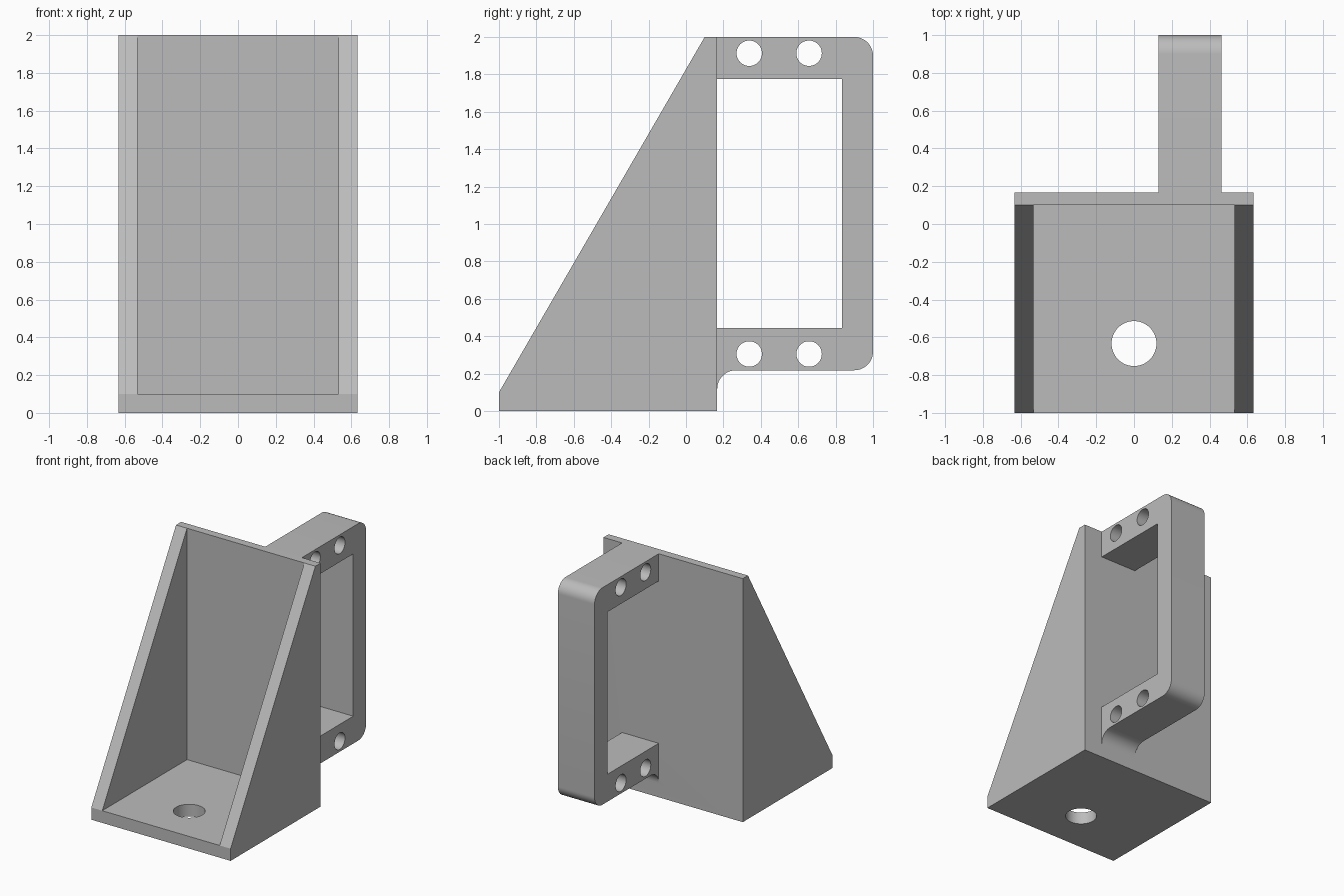
import bpy, bmesh, math
from mathutils import Matrix

if "Cube" in bpy.data.objects:
    bpy.data.objects.remove(bpy.data.objects["Cube"], do_unlink=True)

HALF_W, WALL_IN, WALL_OUT = 0.633, 0.1, 0.167
FLOOR, POCKET = 0.1, 0.533
FRAME_X = (0.131, 0.464)
FRAME_LOW, ROUND = 0.218, 0.1

grey = bpy.data.materials.new("plain grey")
grey.use_nodes = True
colour = (0.5, 0.5, 0.5, 1)
grey.diffuse_color = colour
grey.node_tree.nodes["Principled BSDF"].inputs["Base Color"].default_value = colour


def make(name, bm):
    bmesh.ops.recalc_face_normals(bm, faces=bm.faces)
    mesh = bpy.data.meshes.new(name)
    bm.to_mesh(mesh)
    bm.free()
    mesh.materials.append(grey)
    obj = bpy.data.objects.new(name, mesh)
    bpy.context.collection.objects.link(obj)
    return obj


def prism(name, profile, x0, x1):
    """Extrude a (y, z) outline along x."""
    bm = bmesh.new()
    face = bm.faces.new([bm.verts.new((x0, y, z)) for y, z in profile])
    out = bmesh.ops.extrude_face_region(bm, geom=[face])
    verts = [v for v in out["geom"] if isinstance(v, bmesh.types.BMVert)]
    bmesh.ops.translate(bm, verts=verts, vec=(x1 - x0, 0, 0))
    return make(name, bm)


def drill(name, radius, depth, centre, axis):
    bm = bmesh.new()
    turn = Matrix.Rotation(math.pi / 2, 4, "Y") if axis == "X" else Matrix()
    bmesh.ops.create_cone(bm, cap_ends=True, segments=48, radius1=radius,
                          radius2=radius, depth=depth,
                          matrix=Matrix.Translation(centre) @ turn)
    return make(name, bm)


def arc(cy, cz, start, end, steps=12):
    angles = [math.radians(start + (end - start) * i / steps) for i in range(steps + 1)]
    return [(cy + ROUND * math.cos(a), cz + ROUND * math.sin(a)) for a in angles]


def combine(target, tool, operation):
    mod = target.modifiers.new("combine", "BOOLEAN")
    mod.operation, mod.solver, mod.object = operation, "EXACT", tool
    bpy.ops.object.select_all(action="DESELECT")
    bpy.context.view_layer.objects.active = target
    target.select_set(True)
    bpy.ops.object.modifier_apply(modifier=mod.name)
    bpy.data.objects.remove(tool, do_unlink=True)


# Wedge body hollowed out to leave a floor, back wall and two side gussets
bracket = prism("bracket", [(-1, 0), (WALL_OUT, 0), (WALL_OUT, 2), (WALL_IN, 2),
                            (-1, FLOOR)], -HALF_W, HALF_W)
pocket = prism("pocket_cutter", [(-1.2, FLOOR), (WALL_IN, FLOOR), (WALL_IN, 2.2),
                                 (-1.2, 2.2)], -POCKET, POCKET)
combine(bracket, pocket, "DIFFERENCE")
combine(bracket, drill("floor_hole_cutter", 0.119, 0.4, (0, -0.633, 0.05), "Z"),
        "DIFFERENCE")

# C-shaped rear frame: rounded outer corners and a fillet under the lower arm
root = 0.13
outline = [(root, FRAME_LOW - ROUND)]
outline += arc(WALL_OUT + ROUND, FRAME_LOW - ROUND, 180, 90)
outline += arc(1 - ROUND, FRAME_LOW + ROUND, -90, 0)
outline += arc(1 - ROUND, 2 - ROUND, 0, 90)
outline += [(root, 2), (root, 1.776), (0.833, 1.776), (0.833, 0.443), (root, 0.443)]
frame = prism("rear_frame", outline, *FRAME_X)

# Paired screw holes through both arms
for y in (0.338, 0.658):
    for z in (0.305, 1.913):
        cutter = drill("screw_hole_cutter", 0.068, 0.8, (sum(FRAME_X) / 2, y, z), "X")
        combine(frame, cutter, "DIFFERENCE")

combine(bracket, frame, "UNION")
bpy.ops.object.shade_smooth_by_angle(angle=math.radians(30))
